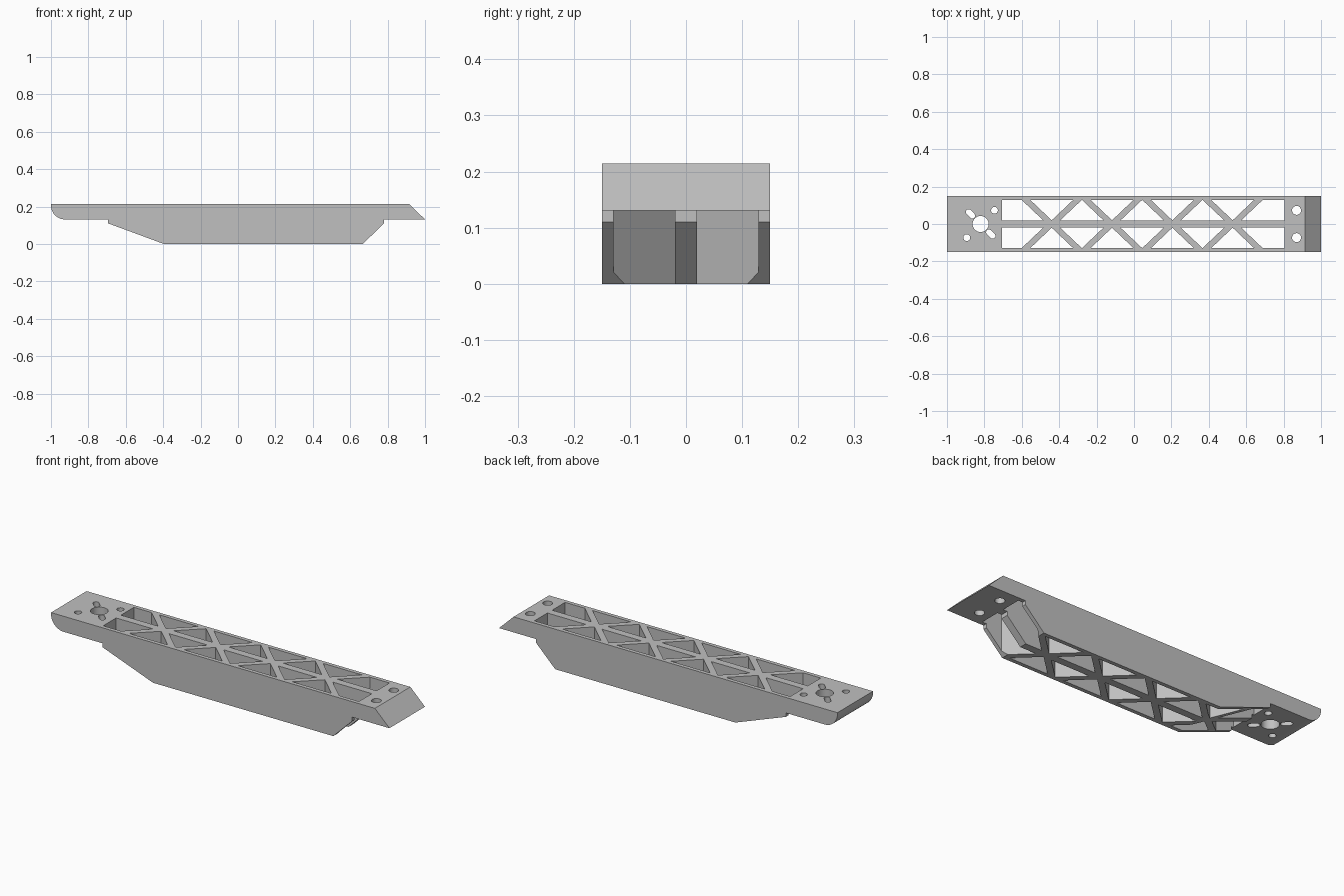
import bpy
import bmesh
from math import cos, sin, pi, radians

cube = bpy.data.objects.get("Cube")
if cube:
    bpy.data.objects.remove(cube, do_unlink=True)

grey = bpy.data.materials.new("light grey")
grey.use_nodes = True
colour = (0.53, 0.53, 0.53, 1)
grey.diffuse_color = colour
grey.node_tree.nodes["Principled BSDF"].inputs["Base Color"].default_value = colour

TOP, PLATE, STEP = 0.214, 0.131, 0.11
HALF = 0.15                     # half width of the beam
INNER, RIB = 0.129, 0.02        # pocket limits in y


def add_prism(bm, points, offset):
    """Extrude a closed 3D outline along an offset."""
    face = bm.faces.new([bm.verts.new(p) for p in points])
    out = bmesh.ops.extrude_face_region(bm, geom=[face])
    verts = [g for g in out["geom"] if isinstance(g, bmesh.types.BMVert)]
    bmesh.ops.translate(bm, vec=offset, verts=verts)


def make_object(name, bm):
    bmesh.ops.recalc_face_normals(bm, faces=bm.faces)
    mesh = bpy.data.meshes.new(name)
    bm.to_mesh(mesh)
    bm.free()
    obj = bpy.data.objects.new(name, mesh)
    bpy.context.collection.objects.link(obj)
    mesh.materials.append(grey)
    return obj


# Beam body: side profile with a rounded nose and a bevelled tail
r = 0.075
nose = [(-1 + r - r * cos(a), PLATE + r - r * sin(a))
        for a in (pi / 2 * i / 16 for i in range(17))]
profile = [(-1, TOP)] + nose + [
    (-0.695, PLATE), (-0.695, STEP), (-0.397, 0), (0.668, 0),
    (0.78, STEP), (0.78, PLATE), (1, PLATE), (0.914, TOP)]
bm = bmesh.new()
add_prism(bm, [(x, -HALF, z) for x, z in profile], (0, 2 * HALF, 0))
beam = make_object("truss_beam", bm)

# Cutter for every vertical opening
bm = bmesh.new()


def cut(outline):
    add_prism(bm, [(x, y, -0.1) for x, y in outline], (0, 0, 0.5))


def cut_hole(x, y, radius, stretch=0, angle=0):
    """Round hole, or a slot when stretched along an angle."""
    pts = []
    for i in range(32):
        a = 2 * pi * (i + 0.5) / 32
        u = radius * cos(a) + (stretch if cos(a) > 0 else -stretch)
        v = radius * sin(a)
        pts.append((x + u * cos(angle) - v * sin(angle),
                    y + u * sin(angle) + v * cos(angle)))
    cut(pts)


# Truss windows, mirrored on both sides of the centre rib
nodes = [-0.44 + 0.3225 * i for i in range(4)]
reach, bar = 0.115, 0.046
for side in (1, -1):
    lo, hi = side * RIB, side * INNER
    first, last = nodes[0], nodes[-1]
    cut([(-0.706, lo), (-0.706, hi), (first - reach - bar, hi), (first - bar, lo)])
    cut([(0.805, lo), (0.805, hi), (last + reach + bar, hi), (last + bar, lo)])
    for n in nodes:
        cut([(n - reach, hi), (n + reach, hi), (n, lo)])
    for a, b in zip(nodes, nodes[1:]):
        cut([(a + bar, lo), (b - bar, lo), ((a + b) / 2, hi)])
    # Tail bolt holes
    cut_hole(0.869, side * 0.073, 0.024)
    # Nose bolt holes and diagonal slots around the main hole
    cut_hole(-0.82 + side * 0.074, side * 0.073, 0.018)
    cut_hole(-0.82 - side * 0.054, side * 0.054, 0.015, 0.014, radians(-45))
cut_hole(-0.82, 0, 0.043)
cutter = make_object("opening_cutter", bm)
cutter.hide_render = True

mod = beam.modifiers.new("openings", 'BOOLEAN')
mod.operation = 'DIFFERENCE'
mod.solver = 'EXACT'
mod.object = cutter
bpy.ops.object.select_all(action='DESELECT')
bpy.context.view_layer.objects.active = beam
beam.select_set(True)
bpy.ops.object.modifier_apply(modifier=mod.name)
bpy.data.objects.remove(cutter, do_unlink=True)
bpy.ops.object.shade_smooth_by_angle(angle=radians(25))
